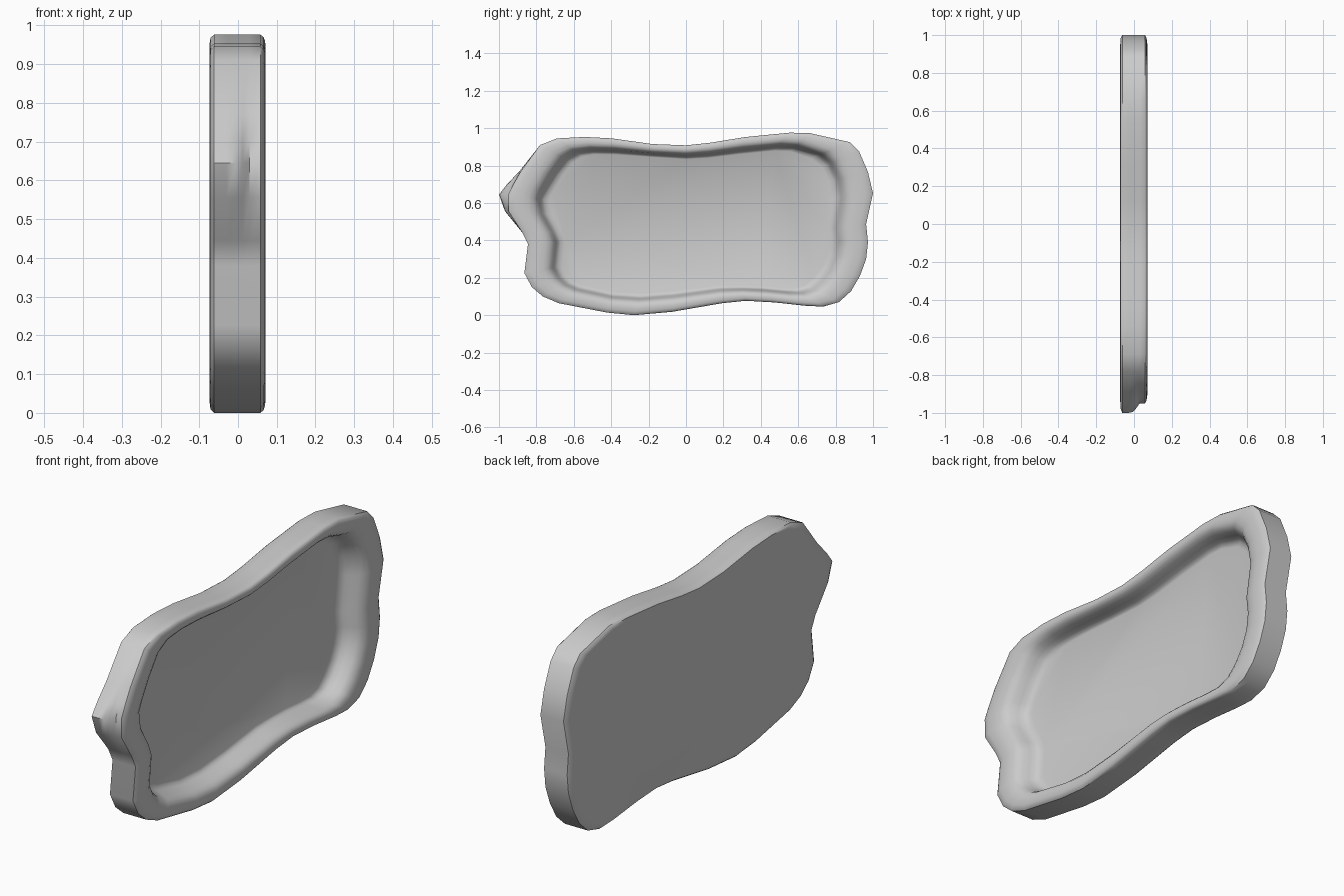
import bpy, bmesh, math

# Wavy outer outline (y, z), clockwise from the left tip
OUTER = [(-1, .645), (-.957, .70), (-.89, .77), (-.78, .91), (-.69, .945), (-.54, .953),
         (-.395, .945), (-.18, .915), (0, .908), (.13, .922), (.315, .952), (.556, .976),
         (.663, .973), (.877, .925), (.925, .877), (.973, .765), (1, .652), (.963, .487),
         (.973, .39), (.963, .30), (.93, .21), (.882, .128), (.818, .07), (.733, .046),
         (.642, .05), (.476, .068), (.32, .077), (.193, .064), (-.075, .018), (-.278, 0),
         (-.422, .014), (-.68, .064), (-.765, .10), (-.824, .15), (-.864, .225),
         (-.845, .38), (-.877, .444), (-.968, .556)]
# Matching outline halfway down the recess wall
INNER = [(-.78, .62), (-.76, .665), (-.705, .755), (-.645, .835), (-.583, .87), (-.50, .88),
         (-.38, .877), (-.18, .86), (0, .85), (.12, .858), (.29, .88), (.49, .90),
         (.58, .897), (.715, .857), (.77, .81), (.81, .725), (.825, .63), (.80, .47),
         (.81, .39), (.80, .315), (.77, .245), (.725, .185), (.675, .14), (.61, .122),
         (.53, .125), (.41, .136), (.30, .14), (.18, .137), (-.06, .105), (-.245, .09),
         (-.395, .10), (-.58, .14), (-.636, .165), (-.675, .20), (-.705, .255),
         (-.69, .39), (-.71, .445), (-.765, .54)]

# Cross-section: (x, blend from outer to inner outline, how far the left lobe is pushed in)
PROFILE = [(-.073, .28, 0), (-.071, .10, 0), (-.062, 0, 0), (-.03, 0, 0), (-.005, 0, .1),
           (.012, 0, .5), (.03, 0, 1), (.058, 0, 1), (.066, .08, 1), (.070, .22, 1),
           (.071, .42, 1), (.068, .62, 1), (.057, .78, 1), (.038, .89, 1), (.01, .97, 1),
           (-.012, 1.04, 1), (-.026, 1.13, 1), (-.032, 1.28, 1)]

bm = bmesh.new()
rings = []
for x, t, push in PROFILE:
    ring = []
    for (oy, oz), (iy, iz) in zip(OUTER, INNER):
        # the lobe on the left end only sticks out on the back half
        if oy < -.7:
            oy += .05 * push * math.exp(-((oz - .645) / .09) ** 2)
        ring.append(bm.verts.new((x, oy + (iy - oy) * t, oz + (iz - oz) * t)))
    rings.append(ring)

# Skin the rings, then close the flat back and the recess floor
n = len(OUTER)
for a, b in zip(rings, rings[1:]):
    for i in range(n):
        j = (i + 1) % n
        bm.faces.new((a[i], a[j], b[j], b[i]))
bm.faces.new(rings[0])
bm.faces.new(rings[-1])
bmesh.ops.recalc_face_normals(bm, faces=bm.faces)

mesh = bpy.data.meshes.new("wavy_tray")
bm.to_mesh(mesh)
bm.free()
tray = bpy.data.objects.new("wavy_tray", mesh)
bpy.context.collection.objects.link(tray)
bpy.context.view_layer.objects.active = tray
tray.select_set(True)
bpy.ops.object.shade_smooth_by_angle(angle=math.radians(40))
